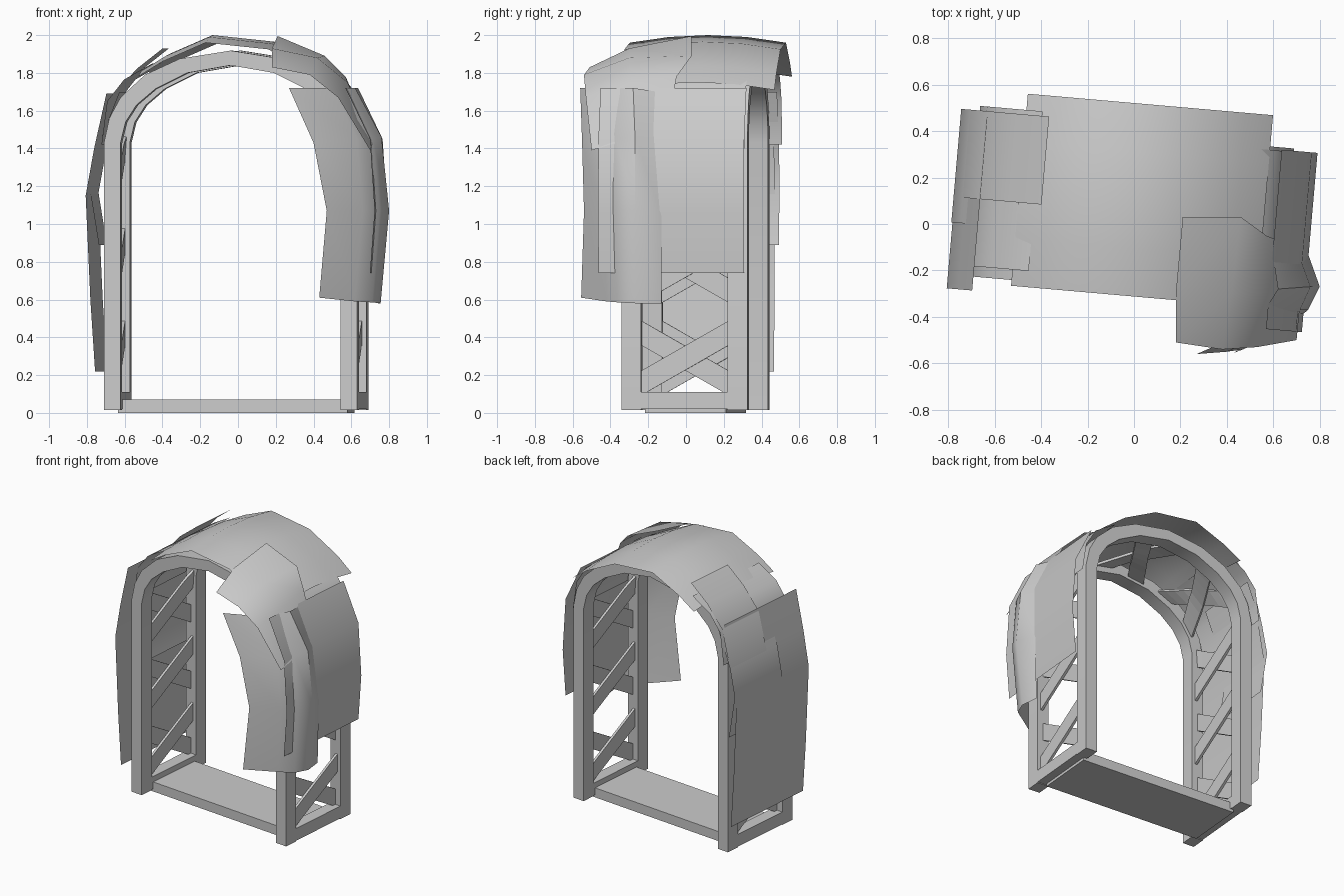
import bpy, math
from mathutils import Vector, Matrix

if "Cube" in bpy.data.objects:
    bpy.data.objects.remove(bpy.data.objects["Cube"])

# The whole arch is turned slightly about z
PLACE = Matrix.Translation((-0.01, 0.05, 0)) @ Matrix.Rotation(math.radians(-5), 4, 'Z')


def make(name, verts, faces, local=True, smooth=0):
    me = bpy.data.meshes.new(name)
    me.from_pydata([PLACE @ Vector(v) if local else Vector(v) for v in verts], [], faces)
    me.validate()
    me.update()
    ob = bpy.data.objects.new(name, me)
    bpy.context.collection.objects.link(ob)
    if smooth:
        me.shade_smooth()
        me.set_sharp_from_angle(angle=math.radians(smooth))
    return ob


def box(name, x0, x1, y0, y1, z0, z1):
    v = [(x, y, z) for x in (x0, x1) for y in (y0, y1) for z in (z0, z1)]
    f = [(0, 1, 3, 2), (4, 6, 7, 5), (0, 4, 5, 1), (2, 3, 7, 6), (0, 2, 6, 4), (1, 5, 7, 3)]
    return make(name, v, f)


def sweep(name, rings, smooth=0):
    # closed bar through a row of four-cornered sections
    v = [p for r in rings for p in r]
    n = len(rings)
    f = [(4*i + j, 4*i + (j+1) % 4, 4*i + 4 + (j+1) % 4, 4*i + 4 + j)
         for i in range(n-1) for j in range(4)]
    f += [(3, 2, 1, 0), tuple(4*(n-1) + j for j in range(4))]
    return make(name, v, f, smooth=smooth)


def grid(name, rows, local):
    # open leaf sheet
    n = len(rows[0])
    f = [(i*n + j, i*n + j + 1, (i+1)*n + j + 1, (i+1)*n + j)
         for i in range(len(rows)-1) for j in range(n-1)]
    return make(name, [p for r in rows for p in r], f, local, 40)


def strip(name, profile, y0, y1, sag=0):
    # sheet with one profile from front to back, its edges drooping by sag
    return grid(name, [[(x, y0 + (y1-y0)*k/4, z - sag*((k-2)/2)**2) for k in range(5)]
                       for x, z in profile], True)


# Arch profiles, right half mirrored to the left
outer = [(.673, .015), (.673, 1.43), (.645, 1.56), (.585, 1.67), (.455, 1.79), (.27, 1.875), (0, 1.918)]
inner = [(.585, .015), (.585, 1.43), (.558, 1.54), (.50, 1.63), (.40, 1.715), (.23, 1.80), (0, 1.84)]


def full(half):
    return half + [(-x, z) for x, z in half[-2::-1]]


outer, inner = full(outer), full(inner)

# Front and back arch frames
for name, y0, y1 in (("front_arch", -.335, -.23), ("back_arch", .23, .335)):
    sweep(name, [[(o[0], y0, o[1]), (o[0], y1, o[1]), (i[0], y1, i[1]), (i[0], y0, i[1])]
                 for o, i in zip(outer, inner)], 30)

# Base plate and side sills
box("base_plate", -.61, .61, -.215, .215, 0, .07)
for name, s in (("left_sill", -1), ("right_sill", 1)):
    box(name, min(s*.585, s*.673), max(s*.585, s*.673), -.23, .23, .02, .11)

# Lattice following the middle of the arch
mid = [Vector(((o[0]+i[0])/2, (o[1]+i[1])/2)) for o, i in zip(outer, inner)]
lens = [(b-a).length for a, b in zip(mid, mid[1:])]
total = sum(lens)


def on_path(s, off):
    s = max(.03, min(total-.03, s))
    k = 0
    while k < len(lens)-1 and s > lens[k]:
        s -= lens[k]
        k += 1
    d = (mid[k+1]-mid[k]).normalized()
    p = mid[k] + d*s + Vector((d.y, -d.x))*off
    return p.x, p.y


rises = [.275 + .49*k for k in range(4)]
for centre in rises + [total/2] + [total-r for r in rises]:
    for sign in (-1, 1):
        rings = []
        for j in range(9):
            y = -.24 + .06*j
            s = centre + sign*.57*y
            ring = []
            for ds, do in ((-.065, -.009), (.065, -.009), (.065, .009), (-.065, .009)):
                x, z = on_path(s+ds, sign*.01 + do)
                ring.append((x, y, z))
            rings.append(ring)
        sweep("lattice_slat", rings)

# Large leaf sheets draped over the frame
strip("top_foliage", [(-.49, 1.82), (-.36, 1.90), (-.13, 2.0), (.2, 1.965), (.45, 1.84), (.57, 1.75)], -.36, .47, .04)
strip("right_side_foliage", [(.62, 1.72), (.75, 1.45), (.775, 1.07), (.75, .74)], -.45, .325)
strip("left_side_foliage", [(-.655, 1.69), (-.72, 1.4), (-.765, 1.15), (-.74, .6), (-.715, .22)], -.395, .355)
strip("left_back_foliage", [(-.61, 1.70), (-.73, 1.4), (-.77, 1.2), (-.72, .89)], -.11, .38)
strip("left_shoulder_foliage", [(-.42, 1.85), (-.57, 1.765), (-.66, 1.65), (-.69, 1.42)], -.29, .40)
strip("left_tip_foliage", [(-.39, 1.93), (-.53, 1.82), (-.66, 1.67), (-.73, 1.4)], 0, .38)
strip("right_shoulder_foliage", [(.42, 1.83), (.58, 1.73), (.66, 1.60), (.69, 1.40)], -.25, .32)

# Hanging sheet over the front right shoulder
grid("right_shoulder_front_foliage", [
    [(.18, -.51, 1.83), (.18, -.3, 1.93), (.21, .03, 1.995)],
    [(.38, -.54, 1.79), (.42, -.3, 1.88), (.46, .03, 1.89)],
    [(.53, -.53, 1.67), (.58, -.3, 1.75), (.57, -.05, 1.78)],
    [(.70, -.50, 1.39), (.72, -.3, 1.45), (.69, -.1, 1.50)]], False)

# Skirt folding round the front right post
grid("right_front_foliage", [
    [(.27, -.56, 1.72), (.50, -.46, 1.72), (.57, -.36, 1.72), (.62, -.28, 1.72), (.60, -.15, 1.70)],
    [(.40, -.55, 1.43), (.63, -.45, 1.45), (.715, -.37, 1.45), (.76, -.27, 1.46), (.72, -.16, 1.45)],
    [(.47, -.54, 1.07), (.66, -.44, 1.07), (.75, -.37, 1.07), (.80, -.27, 1.07), (.75, -.13, 1.05)],
    [(.43, -.555, .61), (.62, -.42, .59), (.71, -.36, .585), (.755, -.26, .58), (.74, -.13, .58)]], False)
